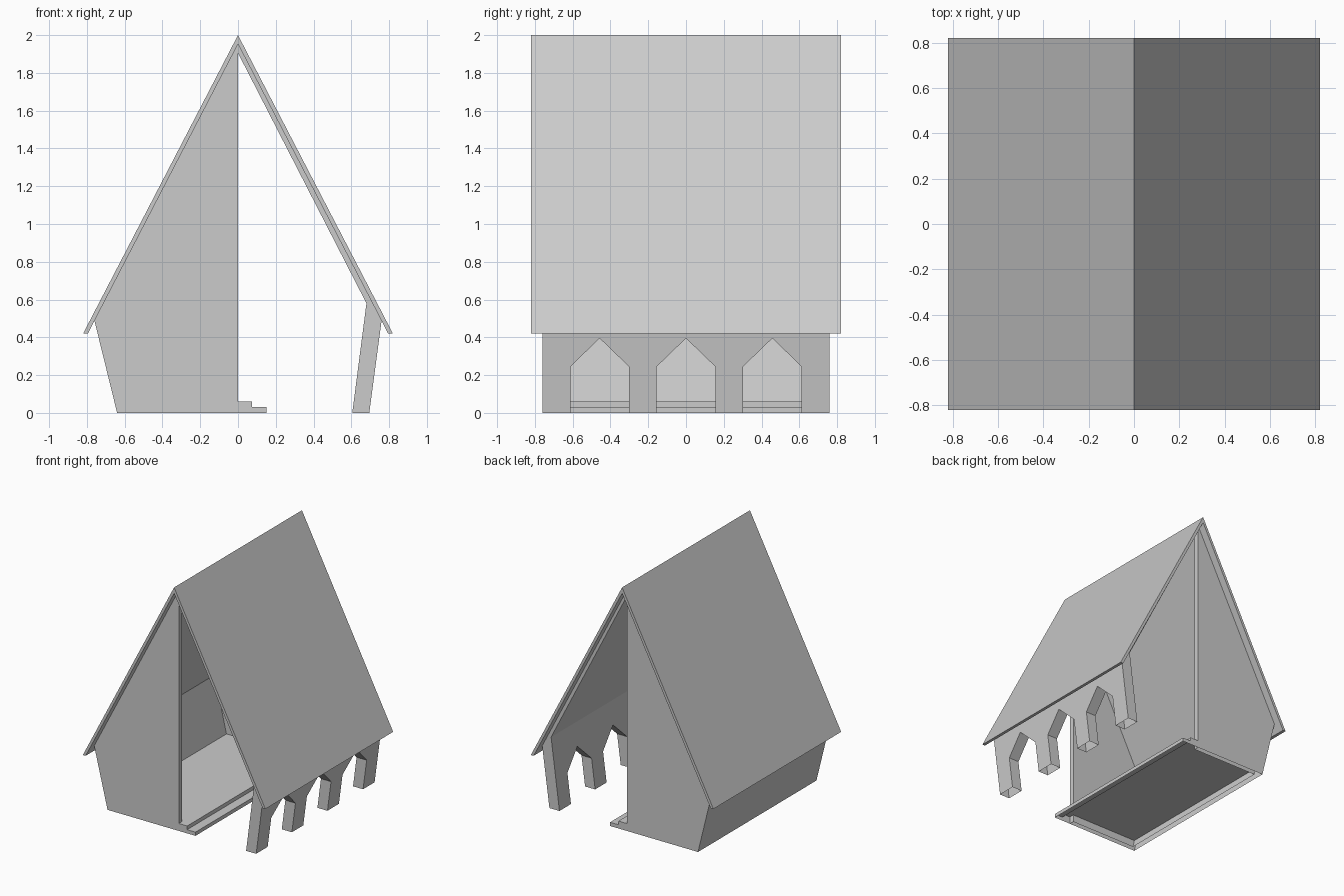
import bpy, bmesh
from mathutils import Vector

if "Cube" in bpy.data.objects:
    bpy.data.objects.remove(bpy.data.objects["Cube"])


def prism(name, profile, y0, y1):
    """Extrude an (x, z) profile along y."""
    bm = bmesh.new()
    face = bm.faces.new([bm.verts.new((x, y0, z)) for x, z in profile])
    out = bmesh.ops.extrude_face_region(bm, geom=[face])
    moved = [v for v in out["geom"] if isinstance(v, bmesh.types.BMVert)]
    bmesh.ops.translate(bm, verts=moved, vec=(0, y1 - y0, 0))
    return finish(name, bm)


def finish(name, bm):
    bmesh.ops.recalc_face_normals(bm, faces=bm.faces[:])
    mesh = bpy.data.meshes.new(name)
    bm.to_mesh(mesh)
    bm.free()
    ob = bpy.data.objects.new(name, mesh)
    bpy.context.collection.objects.link(ob)
    return ob


def cut(ob, cutter):
    """Subtract the cutter and discard it."""
    mod = ob.modifiers.new("cut", 'BOOLEAN')
    mod.operation, mod.solver, mod.object = 'DIFFERENCE', 'EXACT', cutter
    cutter.hide_render = True
    bpy.context.view_layer.objects.active = ob
    bpy.ops.object.modifier_apply(modifier=mod.name)
    bpy.data.objects.remove(cutter)


def drop_faces(ob, test):
    bm = bmesh.new()
    bm.from_mesh(ob.data)
    bmesh.ops.delete(bm, geom=[f for f in bm.faces if test(f.calc_center_median(), f.normal)],
                     context='FACES')
    bm.to_mesh(ob.data)
    bm.free()


def is_bottom(c, n):
    return c.z < 0.001 and abs(n.z) > 0.9


# Overhanging roof
prism("roof", [(0, 2), (0.82, 0.42), (0.795, 0.42), (0, 1.952),
               (-0.795, 0.42), (-0.82, 0.42)], -0.82, 0.82)

# House body: closed room on the left, open porch on the right
house = prism("house_walls", [(-0.64, 0), (0.695, 0), (0.76, 0.488),
                              (0, 1.952), (-0.76, 0.488)], -0.76, 0.76)
cut(house, prism("porch_cutter", [(0, -0.1), (0.592, -0.1), (0.605, 0), (0.68, 0.58),
                                  (0, 1.905)], -1, 1))
cut(house, prism("room_cutter", [(-0.57, -0.1), (0.05, -0.1), (0.05, 1.80),
                                 (0, 1.905), (-0.715, 0.51)], -0.72, 0.72))

# Three pointed arches in the porch wall
for y in (-0.457, 0, 0.457):
    bm = bmesh.new()
    outline = [(-0.155, -0.1), (0.155, -0.1), (0.155, 0.245), (0, 0.395), (-0.155, 0.245)]
    face = bm.faces.new([bm.verts.new((0.5, y + a, z)) for a, z in outline])
    out = bmesh.ops.extrude_face_region(bm, geom=[face])
    moved = [v for v in out["geom"] if isinstance(v, bmesh.types.BMVert)]
    bmesh.ops.translate(bm, verts=moved, vec=Vector((0.4, 0, 0)))
    cut(house, finish("arch_cutter", bm))
drop_faces(house, is_bottom)

# Room floor
bm = bmesh.new()
bm.faces.new([bm.verts.new(p) for p in ((-0.607, -0.72, 0.06), (0, -0.72, 0.06),
                                        (0, 0.72, 0.06), (-0.607, 0.72, 0.06))])
finish("floor", bm)

# Two long steps, open underneath
steps = prism("steps", [(0, 0), (0.15, 0), (0.15, 0.03), (0.075, 0.03),
                        (0.075, 0.06), (0, 0.06)], -0.76, 0.76)
drop_faces(steps, lambda c, n: is_bottom(c, n) or (c.x < 0.001 and abs(n.x) > 0.9))
